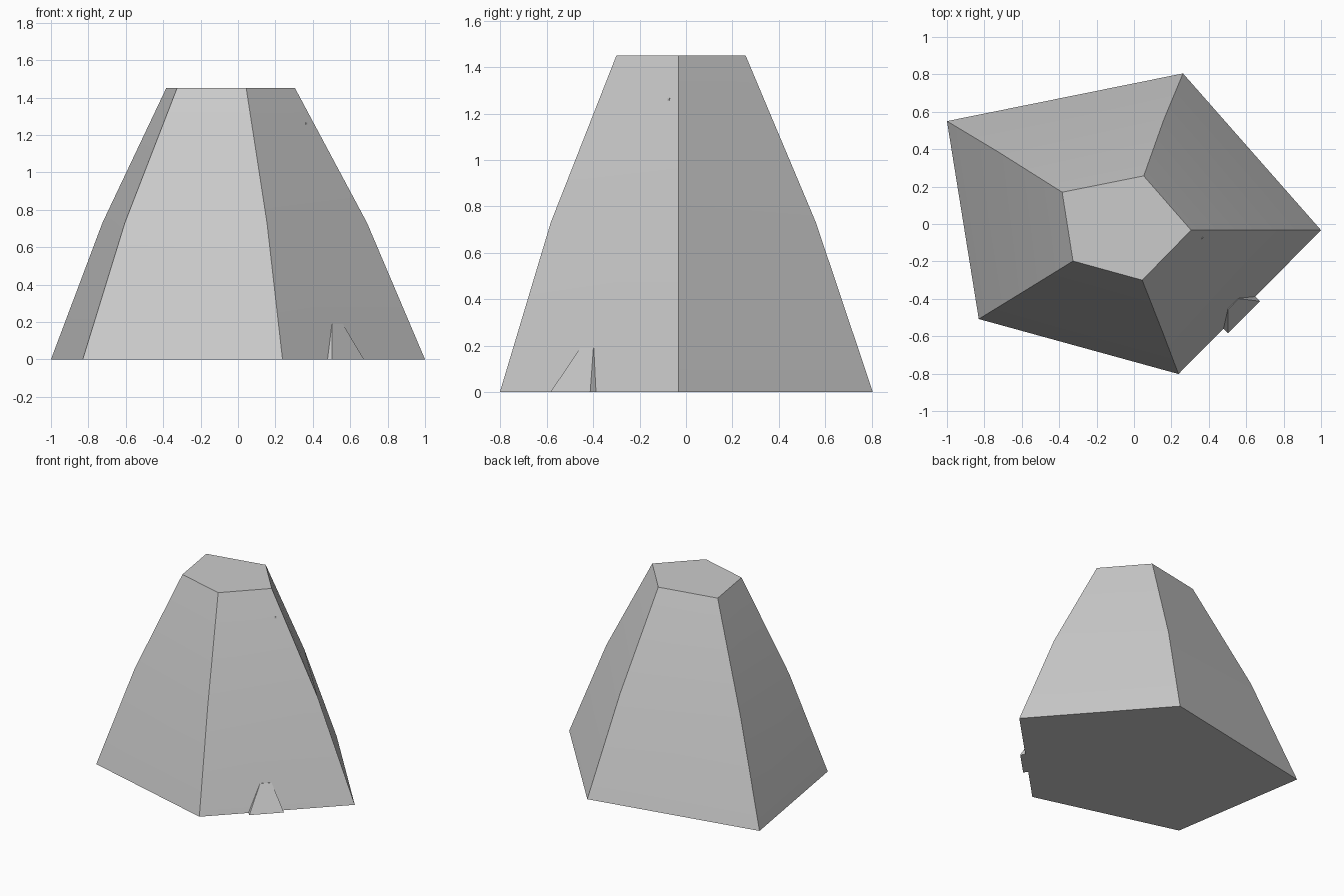
import bpy, bmesh

if "Cube" in bpy.data.objects:
    bpy.data.objects.remove(bpy.data.objects["Cube"])


def loft(name, rings):
    """Closed solid through stacked rings of (x, y, z) points."""
    bm = bmesh.new()
    loops = [[bm.verts.new(p) for p in ring] for ring in rings]
    n = len(loops[0])
    for low, high in zip(loops, loops[1:]):
        for i in range(n):
            j = (i + 1) % n
            bm.faces.new((low[i], low[j], high[j], high[i]))
    bm.faces.new(loops[0][::-1])
    bm.faces.new(loops[-1])
    bmesh.ops.recalc_face_normals(bm, faces=bm.faces)
    mesh = bpy.data.meshes.new(name)
    bm.to_mesh(mesh)
    bm.free()
    obj = bpy.data.objects.new(name, mesh)
    bpy.context.collection.objects.link(obj)
    return obj


def ring(points, z):
    return [(x, y, z) for x, y in points]


# Five-sided tapering body with a slight bend at mid height
base = [(1.0, -0.033), (0.262, 0.805), (-1.0, 0.55), (-0.83, -0.508), (0.238, -0.802)]
middle = [(0.69, -0.033), (0.16, 0.56), (-0.725, 0.385), (-0.605, -0.37), (0.155, -0.583)]
top = [(0.305, -0.033), (0.052, 0.257), (-0.384, 0.17), (-0.326, -0.198), (0.044, -0.30)]
body = loft("body", [ring(base, 0), ring(middle, 0.73), ring(top, 1.45)])
bpy.context.view_layer.objects.active = body
body.select_set(True)
bpy.ops.object.shade_smooth_by_angle(angle=0.35)
body.select_set(False)

# Wall directions on the front right side: outward and along
OUT = (0.71, -0.704)
ALONG = (0.704, 0.71)


def wall_block(name, levels):
    """Each level: height, outer and inner distance, start and end along wall."""
    rings = []
    for z, outer, inner, a, b in levels:
        corners = [(outer, a), (outer, b), (inner, b), (inner, a)]
        rings.append(ring([(d * OUT[0] + s * ALONG[0], d * OUT[1] + s * ALONG[1])
                           for d, s in corners], z))
    return loft(name, rings)


# Tapered doorway at the foot of the wall
wall_block("doorway", [(0, 0.769, 0.66, -0.06, 0.181),
                       (0.19, 0.679, 0.65, 0.031, 0.111)])

# Tiny peg high on the same wall
wall_block("peg", [(1.255, 0.315, 0.29, 0.198, 0.21),
                   (1.267, 0.314, 0.29, 0.198, 0.21)])
